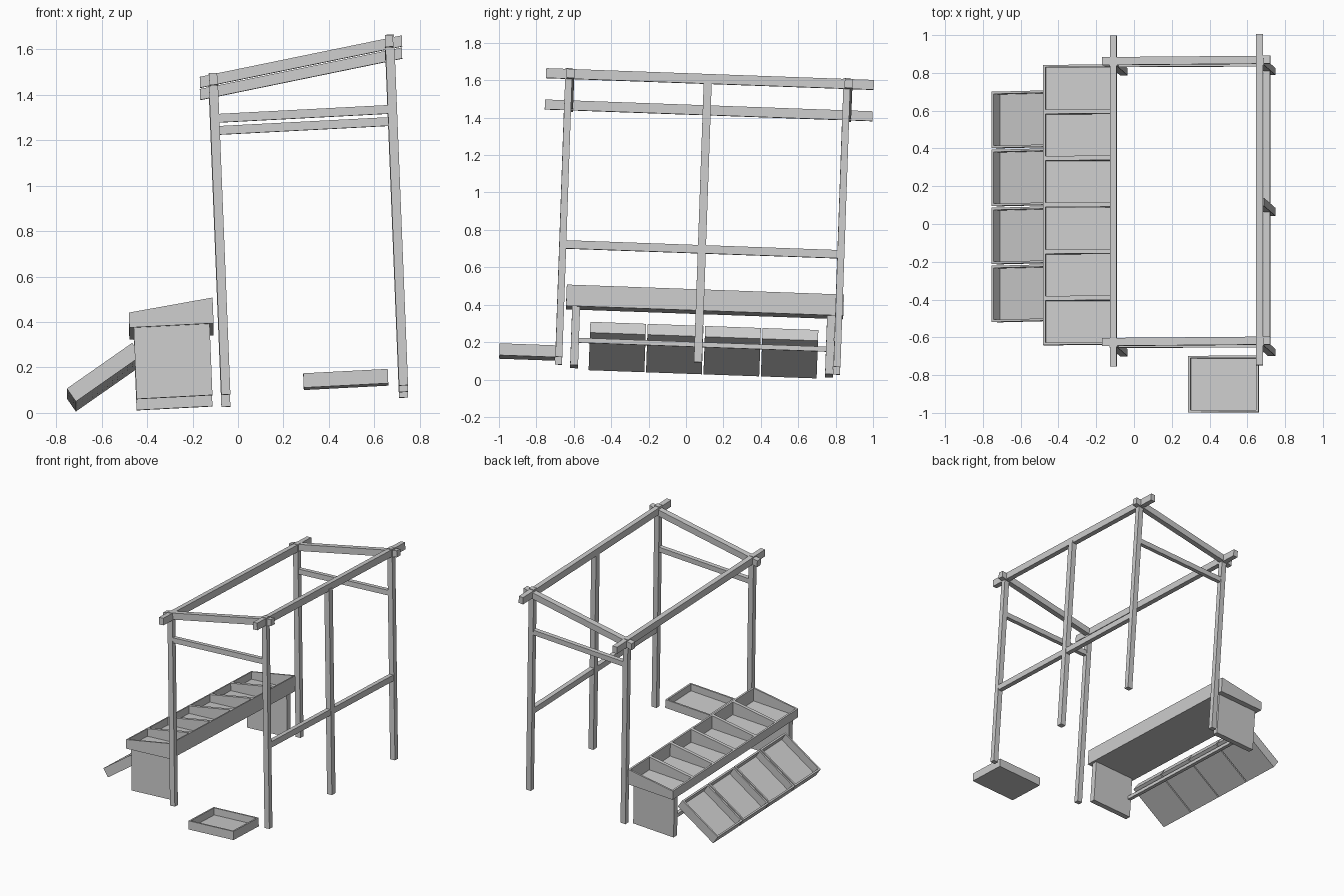
import bpy, bmesh, math
from mathutils import Matrix

if "Cube" in bpy.data.objects:
    bpy.data.objects.remove(bpy.data.objects["Cube"])

# The whole stall leans slightly; parts are laid out upright and then mapped through this
LEAN = Matrix(((1, 0, -0.04, 0), (0.003, 1, 0.035, 0), (0.052, -0.036, 1, 0), (0, 0, 0, 1)))


def prism(bm, profile, v0, v1, n=1):
    """Sweep an x/z profile along y in n segments; return the top faces (edge 2-3)."""
    rings = [[bm.verts.new((x, v0 + (v1 - v0) * i / n, z)) for x, z in profile]
             for i in range(n + 1)]
    tops = []
    for a, b in zip(rings, rings[1:]):
        for k in range(4):
            f = bm.faces.new((a[k], a[(k + 1) % 4], b[(k + 1) % 4], b[k]))
            if k == 2:
                tops.append(f)
    bm.faces.new(rings[0])
    bm.faces.new(rings[-1])
    bmesh.ops.recalc_face_normals(bm, faces=bm.faces)
    return tops


def finish(bm, name, matrix=Matrix()):
    bmesh.ops.recalc_face_normals(bm, faces=bm.faces)
    me = bpy.data.meshes.new(name)
    bm.to_mesh(me)
    bm.free()
    me.transform(LEAN @ matrix)
    ob = bpy.data.objects.new(name, me)
    bpy.context.collection.objects.link(ob)
    return ob


def solid(name, profile, v0, v1):
    bm = bmesh.new()
    prism(bm, profile, v0, v1)
    return finish(bm, name)


def box(name, x0, x1, y0, y1, z0, z1):
    return solid(name, [(x0, z0), (x1, z0), (x1, z1), (x0, z1)], y0, y1)


def open_box(name, profile, v0, v1, floor, n=1, wall=0.012, matrix=Matrix()):
    """Box with n recessed compartments in its top."""
    bm = bmesh.new()
    tops = prism(bm, profile, v0, v1, n)
    bmesh.ops.inset_individual(bm, faces=tops, thickness=wall, use_even_offset=True)
    bmesh.ops.inset_individual(bm, faces=tops, thickness=0.001, use_even_offset=True)
    for f in tops:
        for v in f.verts:
            v.co.z = floor
    return finish(bm, name, matrix)


LEFT, RIGHT, FRONT, BACK = -0.051, 0.731, -0.684, 0.803

# Posts
for side, x, top in (("left", LEFT, 1.473), ("right", RIGHT, 1.602)):
    for end, y in (("front", FRONT), ("back", BACK)):
        box(f"{side}_{end}_post", x - 0.02, x + 0.02, y - 0.0185, y + 0.0185, 0.058, top)
box("right_middle_post", RIGHT - 0.02, RIGHT + 0.02, 0.038, 0.081, 0.056, 1.56)

# Long roof beams
for side, x, z in (("left", LEFT, 1.444), ("right", RIGHT - 0.003, 1.571)):
    box(f"{side}_roof_beam", x - 0.018, x + 0.018, -0.805, 0.947, z - 0.026, z + 0.026)

# Sloping rafters and cross bars at both ends
for end, y in (("front", FRONT), ("back", BACK)):
    solid(f"{end}_rafter", [(-0.11, 1.412), (0.785, 1.548), (0.785, 1.596), (-0.11, 1.460)],
          y - 0.012, y + 0.030)
    box(f"{end}_cross_bar", LEFT, RIGHT, y - 0.016, y + 0.016, 1.255, 1.293)

# Rail along the right side
box("right_side_rail", RIGHT - 0.017, RIGHT + 0.017, FRONT, BACK, 0.638, 0.682)

# Display counter: divided tray, end panels and a support rod
open_box("counter_tray", [(-0.463, 0.376), (-0.0925, 0.376), (-0.0925, 0.489), (-0.463, 0.442)],
         -0.654, 0.828, 0.39, n=6)
for end, y in (("front", -0.60), ("back", 0.763)):
    box(f"{end}_counter_panel", -0.444, -0.11, y - 0.021, y + 0.021, 0.062, 0.378)
box("bin_support_rod", -0.443, -0.417, -0.60, 0.763, 0.198, 0.224)

# Tilted bins leaning against the counter
tilt = Matrix.Translation((-0.711, 0, 0.068)) @ Matrix.Rotation(math.radians(-32.2), 4, 'Y')
for i in range(4):
    y = -0.521 + 0.307 * i
    open_box(f"tilted_bin_{i + 1}", [(0, 0), (0.349, 0), (0.349, 0.07), (0, 0.07)],
             y, y + 0.298, 0.012, matrix=tilt)

# Loose bin on the ground
open_box("loose_bin", [(0.292, 0.06), (0.664, 0.06), (0.664, 0.123), (0.292, 0.123)],
         -1.002, -0.703, 0.072)
